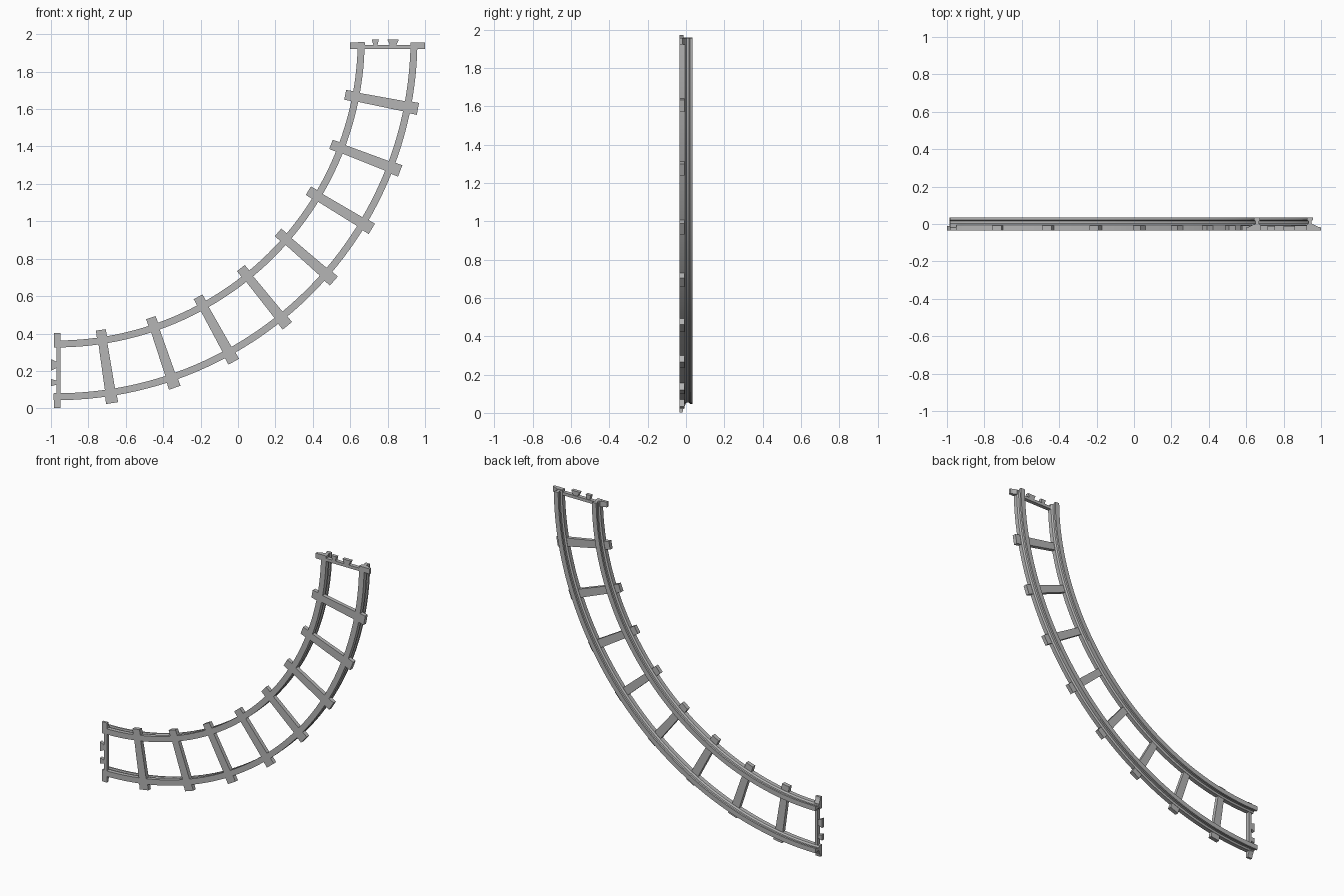
import bpy, bmesh, math

if "Cube" in bpy.data.objects:
    bpy.data.objects.remove(bpy.data.objects["Cube"])

CX, CZ, R = -0.973, 1.976, 1.773      # centre of the curve and middle radius
FRONT, TIE_BACK = -0.034, -0.008      # depth of the ties
GAUGE = 0.141                         # rail offset from the middle radius

grey = bpy.data.materials.new("track grey")
grey.diffuse_color = (0.46, 0.46, 0.46, 1)
grey.use_nodes = True
grey.node_tree.nodes["Principled BSDF"].inputs["Base Color"].default_value = grey.diffuse_color


def place(deg, u, t, y):
    """Point at an angle on the curve: u outward, t along the track, y depth."""
    a = math.radians(deg)
    s, c = math.sin(a), math.cos(a)
    r = R + u
    return (CX + r * s + t * c, y, CZ - r * c + t * s)


def sweep(bm, rings):
    """Skin a closed solid through rings of points."""
    vs = [[bm.verts.new(p) for p in ring] for ring in rings]
    n = len(vs[0])
    for a, b in zip(vs, vs[1:]):
        for i in range(n):
            j = (i + 1) % n
            bm.faces.new((a[i], a[j], b[j], b[i]))
    bm.faces.new(vs[0])
    bm.faces.new(vs[-1][::-1])


def finish(bm, name, smooth=False):
    bmesh.ops.recalc_face_normals(bm, faces=bm.faces[:])
    me = bpy.data.meshes.new(name)
    bm.to_mesh(me)
    bm.free()
    me.materials.append(grey)
    ob = bpy.data.objects.new(name, me)
    bpy.context.collection.objects.link(ob)
    if smooth:
        bpy.ops.object.select_all(action='DESELECT')
        ob.select_set(True)
        bpy.context.view_layer.objects.active = ob
        bpy.ops.object.shade_smooth_by_angle(angle=math.radians(25))


def plate(bm, deg, outline, y0, y1):
    """Extrude a (u, t) outline through the depth."""
    sweep(bm, [[place(deg, u, t, y) for u, t in outline] for y in (y0, y1)])


# Rails: head, narrow web and deep foot swept along the curve
half = [(0.0185, FRONT), (0.0185, -0.006), (0.009, 0.002), (0.009, 0.016),
        (0.016, 0.021), (0.016, 0.034)]
profile = half + [(-u, y) for u, y in reversed(half)]
for name, off in (("inner_rail", -GAUGE), ("outer_rail", GAUGE)):
    bm = bmesh.new()
    steps = 54
    angles = [-0.39 + (89.35 + 0.39) * i / steps for i in range(steps + 1)]
    sweep(bm, [[place(d, off + u, 0, y) for u, y in profile] for d in angles])
    finish(bm, name, True)

# Cross ties: slim, slightly tapered bar with wider blocks under the rails
for k in range(8):
    deg = 8.75 + 10.04 * k
    bm = bmesh.new()
    side = [(-0.198, 0.0265), (-0.125, 0.028), (-0.125, 0.024),
            (0.125, 0.0275), (0.125, 0.031), (0.198, 0.0325)]
    outline = side + [(u, -t) for u, t in reversed(side)]
    plate(bm, deg, outline, FRONT, TIE_BACK)
    finish(bm, "tie_%d" % (k + 1))

# End ties with sloped blocks and interlocking teeth, reversed at each end
for name, deg, edge, out, flip in (("start_tie", 0, -0.012, -1, -1),
                                   ("end_tie", 90, -0.019, 1, 1)):
    bm = bmesh.new()
    inner = edge - out * 0.035
    # end blocks
    for s in (-1, 1):
        block = [(0.122, FRONT), (0.2, FRONT), (0.2, -0.018), (0.185, -0.015),
                 (0.159, -0.002), (0.122, -0.008)]
        sweep(bm, [[place(deg, s * u, t, y) for u, y in block]
                   for t in (edge, inner)])
    # thin bar between the blocks
    bar = edge - out * 0.015
    plate(bm, deg, [(-0.125, inner), (0.125, inner), (0.125, bar), (-0.125, bar)],
          FRONT, TIE_BACK)
    # teeth
    tip = edge + out * 0.015
    for a0, a1, b0, b1 in ((-0.075, -0.055, -0.085, -0.047),
                           (0.014, 0.044, -0.002, 0.060)):
        plate(bm, deg, [(flip * a0, bar - out * 0.004), (flip * a1, bar - out * 0.004),
                        (flip * b1, tip), (flip * b0, tip)], FRONT, -0.012)
    finish(bm, name)
